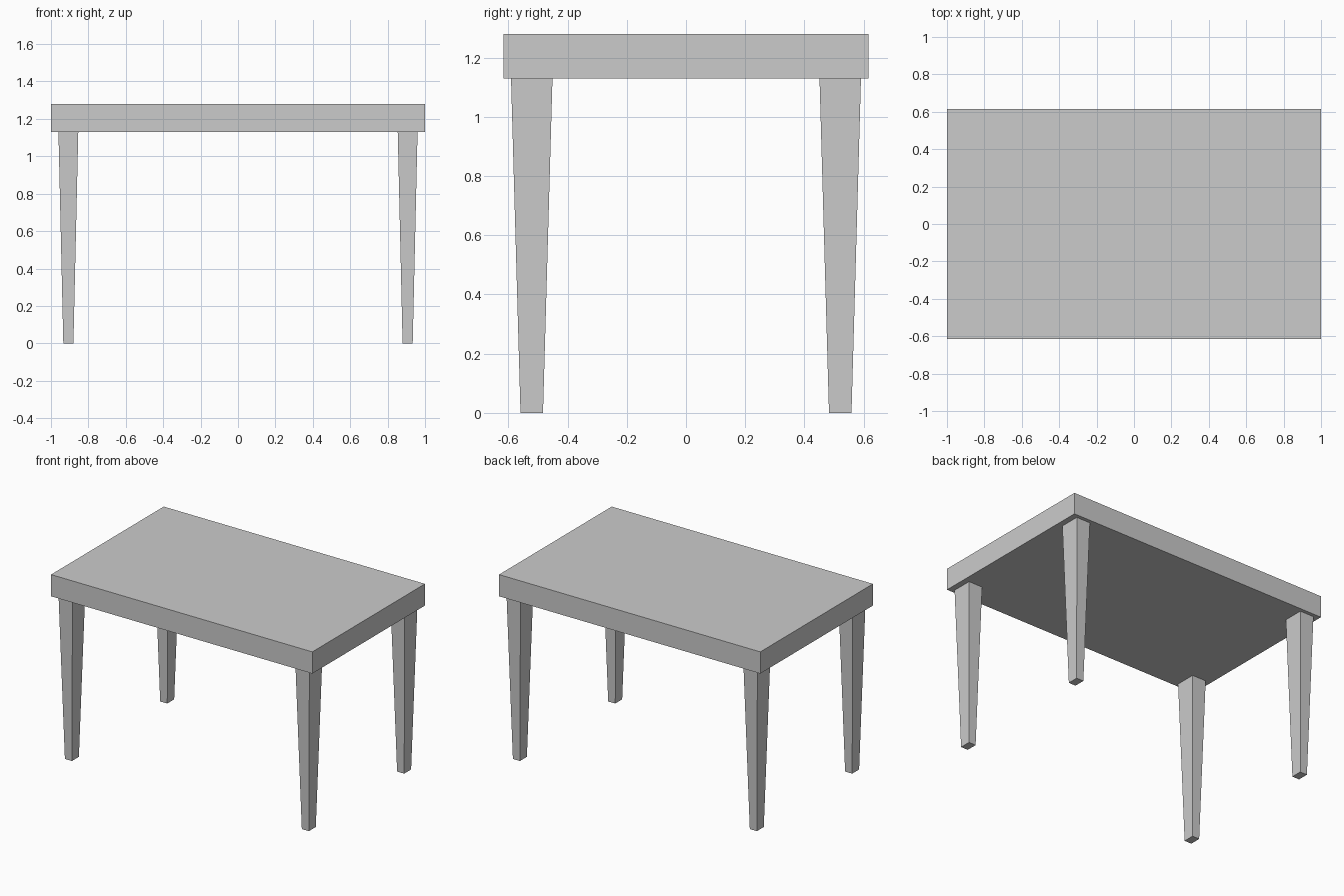
import bpy
import bmesh

if "Cube" in bpy.data.objects:
    bpy.data.objects.remove(bpy.data.objects["Cube"])

TOP_Z, UNDER_Z = 1.28, 1.13


def tapered_block(name, centre, z0, z1, half_bottom, half_top):
    """Four-sided block from z0 to z1 with separate bottom and top half sizes."""
    bm = bmesh.new()
    bmesh.ops.create_cube(bm, size=2)
    for v in bm.verts:
        upper = v.co.z > 0
        hx, hy = half_top if upper else half_bottom
        v.co = (v.co.x * hx, v.co.y * hy, z1 if upper else z0)
    mesh = bpy.data.meshes.new(name)
    bm.to_mesh(mesh)
    bm.free()
    obj = bpy.data.objects.new(name, mesh)
    obj.location = (centre[0], centre[1], 0)
    bpy.context.collection.objects.link(obj)
    return obj


# Table top slab
tapered_block("table_top", (0, 0), UNDER_Z, TOP_Z, (1.0, 0.616), (1.0, 0.616))

# Four legs, tapering towards the floor
for y_name, sy in (("front", -1), ("back", 1)):
    for x_name, sx in (("left", -1), ("right", 1)):
        tapered_block(f"{y_name}_{x_name}_leg", (sx * 0.907, sy * 0.521),
                      0, UNDER_Z, (0.027, 0.038), (0.053, 0.07))
